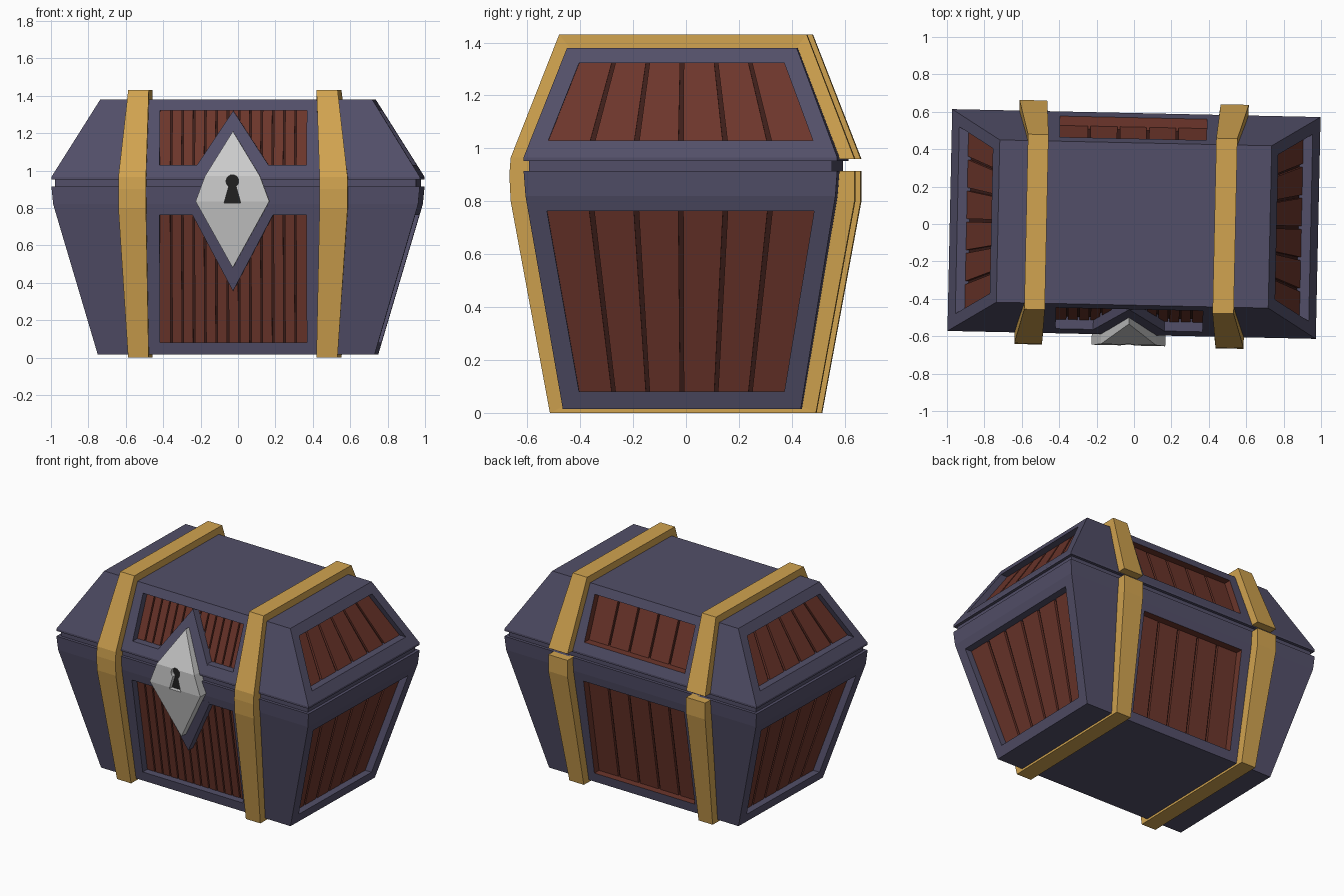
import bpy, bmesh, math
from mathutils import Vector

if "Cube" in bpy.data.objects:
    bpy.data.objects.remove(bpy.data.objects["Cube"])

TURN = -0.0215  # the whole chest sits slightly turned


def mat(name, r, g, b):
    m = bpy.data.materials.new(name)
    m.diffuse_color = (r, g, b, 1)
    m.use_nodes = True
    m.node_tree.nodes["Principled BSDF"].inputs["Base Color"].default_value = m.diffuse_color
    return m


FRAME = mat("frame_purple", 0.085, 0.078, 0.14)
WOOD = mat("red_wood", 0.15, 0.036, 0.024)
GROOVE = mat("dark_groove", 0.045, 0.013, 0.01)
GOLD = mat("gold", 0.64, 0.37, 0.08)
BLACK = mat("keyhole_dark", 0.015, 0.015, 0.015)


def finish(name, bm, *mats):
    bmesh.ops.remove_doubles(bm, verts=bm.verts, dist=1e-5)
    bmesh.ops.recalc_face_normals(bm, faces=bm.faces)
    me = bpy.data.meshes.new(name)
    bm.to_mesh(me)
    bm.free()
    for m in mats:
        me.materials.append(m)
    ob = bpy.data.objects.new(name, me)
    bpy.context.collection.objects.link(ob)
    ob.rotation_euler.z = TURN
    return ob


def face(bm, pts, slot=0):
    f = bm.faces.new([bm.verts.new(p) for p in pts])
    f.material_index = slot


def prism(bm, a, b):
    """Solid between two matching outlines."""
    face(bm, a)
    face(bm, b[::-1])
    for i in range(len(a)):
        j = (i + 1) % len(a)
        face(bm, [a[i], a[j], b[j], b[i]])


# each side maps (sideways, outwards, up) to x, y, z
SIDES = {
    "front": lambda u, o, z: Vector((u, -o, z)),
    "right": lambda u, o, z: Vector((o, u, z)),
    "back": lambda u, o, z: Vector((-u, o, z)),
    "left": lambda u, o, z: Vector((-o, -u, z)),
}
PLANKS = {"front": 13, "right": 6, "back": 5, "left": 6}
SPAN = {"front": (-0.407, 0.378), "back": (-0.378, 0.407)}
DEPTH = 0.066


def wall_out(low, high, axis, z):
    t = (z - low[2]) / (high[2] - low[2])
    return low[axis] + (high[axis] - low[axis]) * t


def shell(name, low, high, collar, zs, end_half):
    """Tapered box with a recessed plank panel in each side.
    low, high and collar are (half x, half y, z); collar closes the rim."""
    bm = bmesh.new()
    for side, pos in SIDES.items():
        ends = side in ("left", "right")
        ax = 0 if ends else 1

        def corners(r):
            return [pos(s * r[1 - ax], r[ax], r[2]) for s in (-1, 1)]

        lo, hi, rim = corners(low), corners(high), corners(collar)
        near = lo if abs(collar[2] - low[2]) < abs(collar[2] - high[2]) else hi
        face(bm, [near[0], near[1], rim[1], rim[0]])

        # frame around the opening, recess walls and floor
        spans = [(-h, h) for h in end_half] if ends else [SPAN[side]] * 2

        def opening(d):
            p = [[pos(u, wall_out(low, high, ax, z) - d, z) for u in sp]
                 for sp, z in zip(spans, zs)]
            return [p[0][0], p[0][1], p[1][1], p[1][0]]

        outer = [lo[0], lo[1], hi[1], hi[0]]
        hole, floor, top = opening(0), opening(DEPTH), opening(DEPTH - 0.016)
        for i in range(4):
            j = (i + 1) % 4
            face(bm, [outer[i], outer[j], hole[j], hole[i]])
            face(bm, [hole[i], hole[j], floor[j], floor[i]], 2 if side == "back" else 0)
        face(bm, floor, 1)

        # planks
        n = PLANKS[side]
        g = 0.009 if n < 10 else 0.006
        pb = bmesh.new()
        for k in range(n):
            a = k / n + (g if k else 0)
            b = (k + 1) / n - (g if k < n - 1 else 0)

            def strip(q):
                return [q[0].lerp(q[1], a), q[0].lerp(q[1], b),
                        q[3].lerp(q[2], b), q[3].lerp(q[2], a)]
            prism(pb, strip(top), strip(floor))
        finish(f"{name}_{side}_planks", pb, WOOD)

    # caps
    far = high if near is lo else low
    for hx, hy, z in (collar, far):
        face(bm, [(-hx, -hy, z), (hx, -hy, z), (hx, hy, z), (-hx, hy, z)])
    finish(name, bm, FRAME, GROOVE, WOOD)


BODY = (0.74, 0.45, 0.015), (0.976, 0.586, 0.82)
LID = (0.985, 0.593, 0.966), (0.727, 0.434, 1.38)
shell("chest_body", *BODY, (0.985, 0.593, 0.915), (0.08, 0.763), (0.388, 0.505))
shell("chest_lid", *LID, (0.985, 0.593, 0.952), (1.03, 1.322), (0.5, 0.388))

# inset strip in the gap between body and lid
bm = bmesh.new()
ring = [(-0.965, -0.573), (0.965, -0.573), (0.965, 0.573), (-0.965, 0.573)]
prism(bm, [(x, y, 0.9) for x, y in ring], [(x, y, 0.96) for x, y in ring])
finish("seam_strip", bm, FRAME)

# diamond-shaped backing behind the lock, flush with the walls
CX = -0.016
for name, (low, high), tip, base, half in (
        ("lock_backing_lower", BODY, 0.355, 0.775, 0.222),
        ("lock_backing_upper", LID, 1.32, 1.02, 0.197)):
    bm = bmesh.new()
    tri = [(CX, tip), (CX + half, base), (CX - half, base)]
    prism(bm, *[[(x, -wall_out(low, high, 1, z) + d, z) for x, z in tri]
                for d in (-0.001, DEPTH)])
    finish(name, bm, FRAME)

# gold bands: open loop around the chest, split at the back seam
OUT = [(0.65, 0.915), (0.65, 0.8), (0.503, 0), (-0.503, 0), (-0.65, 0.8),
       (-0.655, 0.9), (-0.65, 0.965), (-0.468, 1.43), (0.468, 1.43), (0.65, 0.96)]
INN = [(0.58, 0.915), (0.565, 0.8), (0.44, 0.03), (-0.44, 0.03), (-0.565, 0.8),
       (-0.58, 0.9), (-0.58, 0.965), (-0.42, 1.37), (0.42, 1.37), (0.58, 0.96)]
for name, narrow, wide in (("left_band", (-0.577, -0.467), (-0.626, -0.478)),
                           ("right_band", (0.43, 0.543), (0.45, 0.60))):
    bm = bmesh.new()
    rows = []
    for (yo, zo), (yi, zi) in zip(OUT, INN):
        a, b = wide if 0.7 < zo < 1 else narrow
        rows.append([(a, yo, zo), (b, yo, zo), (b, yi, zi), (a, yi, zi)])
    for p, q in zip(rows, rows[1:]):
        for i in range(4):
            j = (i + 1) % 4
            face(bm, [p[i], p[j], q[j], q[i]])
    face(bm, rows[0])
    face(bm, rows[-1])
    finish(name, bm, GOLD)

# lock plate: diamond folded over the rim (half width, front y, z)
rows = [(0, -0.582, 0.48), (0.197, -0.65, 0.835), (0.147, -0.645, 0.97), (0, -0.535, 1.21)]
bm = bmesh.new()
for back in (0, 0.075):
    for (w, y, z), (w2, y2, z2) in zip(rows, rows[1:]):
        pts = [(CX - w, y + back, z), (CX + w, y + back, z),
               (CX + w2, y2 + back, z2), (CX - w2, y2 + back, z2)]
        face(bm, list(dict.fromkeys(pts)))
for s in (-1, 1):
    for (w, y, z), (w2, y2, z2) in zip(rows, rows[1:]):
        face(bm, [(CX + s * w, y, z), (CX + s * w2, y2, z2),
                  (CX + s * w2, y2 + 0.075, z2), (CX + s * w, y + 0.075, z)])
lock = finish("lock_plate", bm)

# keyhole: round top with a flared slot, cut into the plate with a dark floor
hole = [(CX + 0.034 * math.sin(a), 0.943 - 0.034 * math.cos(a))
        for a in (math.radians(35 + 290 * i / 14) for i in range(15))]
hole += [(CX - 0.045, 0.825), (CX + 0.045, 0.825)]


def keyhole(name, y0, y1, *mats):
    bm = bmesh.new()
    prism(bm, [(x, y0, z) for x, z in hole], [(x, y1, z) for x, z in hole])
    return finish(name, bm, *mats)


cutter = keyhole("keyhole_cutter", -0.72, -0.615)
cutter.hide_render = True
cutter.hide_viewport = True
cut = lock.modifiers.new("keyhole", 'BOOLEAN')
cut.operation = 'DIFFERENCE'
cut.solver = 'EXACT'
cut.object = cutter
keyhole("keyhole_floor", -0.62, -0.6, BLACK)
